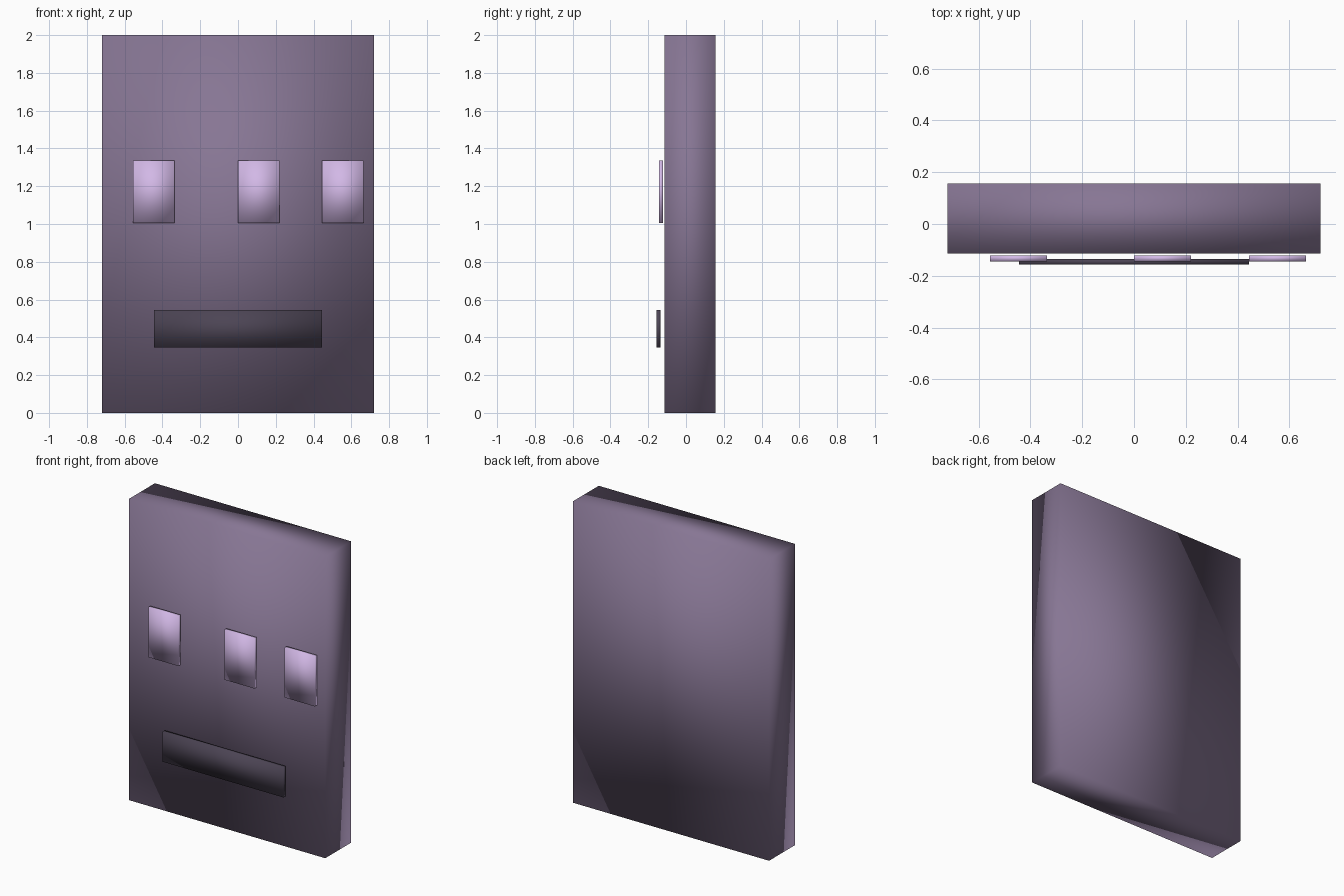
import bpy
import bmesh
from mathutils import Vector

cube = bpy.data.objects.get("Cube")
if cube:
    bpy.data.objects.remove(cube, do_unlink=True)


def material(name, rgb):
    mat = bpy.data.materials.new(name)
    mat.use_nodes = True
    color = (*rgb, 1.0)
    mat.diffuse_color = color
    mat.node_tree.nodes["Principled BSDF"].inputs["Base Color"].default_value = color
    return mat


def soft_box(name, low, high, mat):
    """Box between two corners, shaded smooth across all its edges."""
    low, high = Vector(low), Vector(high)
    center, size = (low + high) / 2, high - low
    bm = bmesh.new()
    bmesh.ops.create_cube(bm, size=1.0)
    bmesh.ops.scale(bm, vec=size, verts=bm.verts)
    for face in bm.faces:
        face.smooth = True
    mesh = bpy.data.meshes.new(name)
    bm.to_mesh(mesh)
    bm.free()
    mesh.materials.append(mat)
    obj = bpy.data.objects.new(name, mesh)
    obj.location = center
    bpy.context.collection.objects.link(obj)
    return obj


purple = material("dusty purple", (0.242, 0.181, 0.296))
lilac = material("pale lilac", (0.645, 0.479, 0.791))
dark = material("dark plum", (0.072, 0.058, 0.089))

# Upright slab body
soft_box("body", (-0.72, -0.113, 0), (0.72, 0.157, 2), purple)

# Three eye plates, floating just off the front
for name, left_edge in (("right_eye", -0.557), ("middle_eye", 0.0), ("left_eye", 0.444)):
    soft_box(name, (left_edge, -0.144, 1.004), (left_edge + 0.221, -0.122, 1.336), lilac)

# Wide mouth plate, slightly further forward
soft_box("mouth", (-0.444, -0.157, 0.346), (0.444, -0.135, 0.546), dark)
